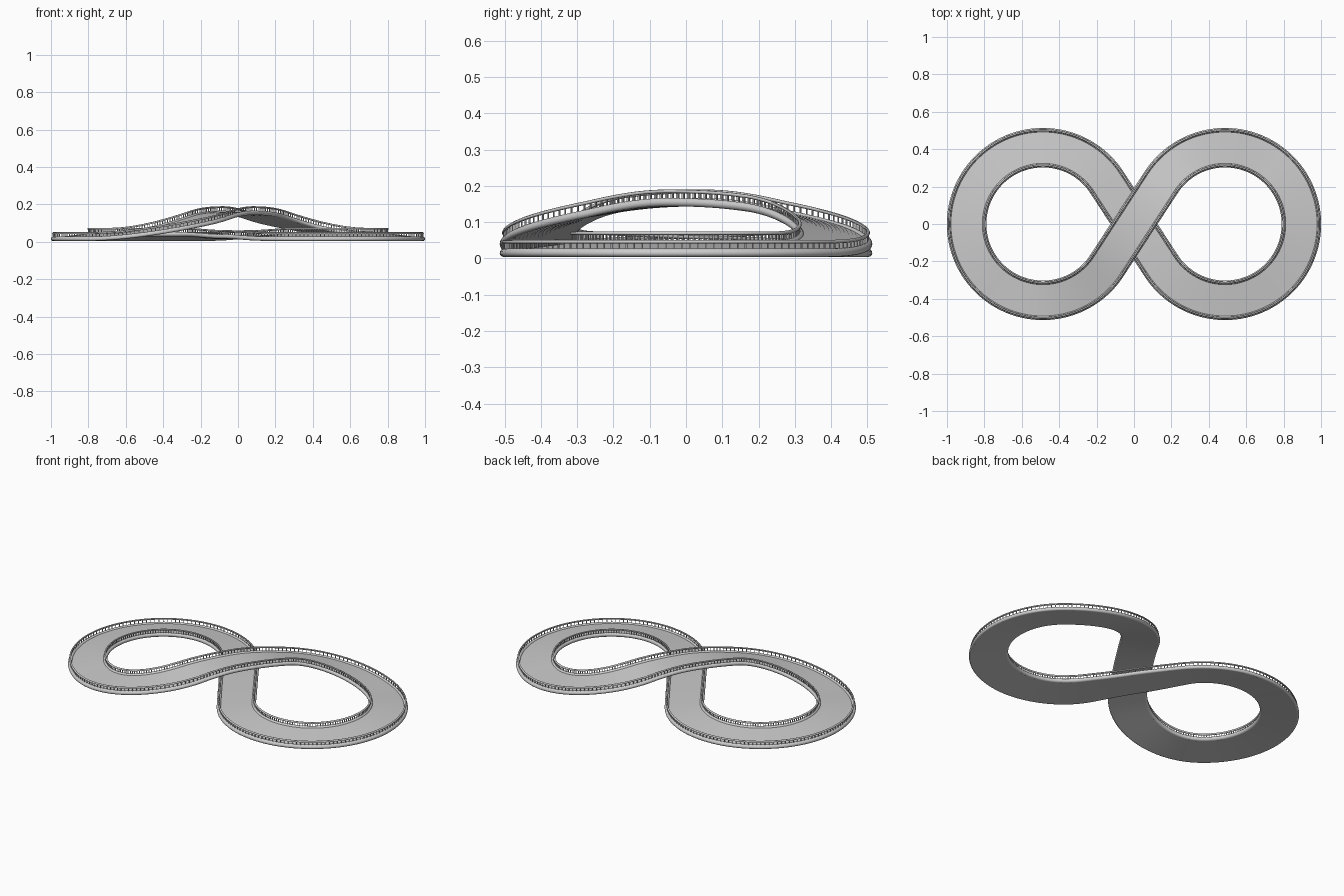
import bpy, bmesh, math
from mathutils import Vector

if "Cube" in bpy.data.objects:
    bpy.data.objects.remove(bpy.data.objects["Cube"])

C, R = 0.487, 0.408                  # loop centre distance and centreline radius
A = math.asin(R / C)                 # heading at the crossing
STRAIGHT = math.sqrt(C * C - R * R)
ARC = R * (math.pi + 2 * A)
HALF = 2 * STRAIGHT + ARC            # length of one loop
EDGE, TUBE, RAIL, RAIL_UP = 0.094, 0.0115, 0.005, 0.030
N = 320


def loop_point(s):
    """Plan position and heading on the right-hand loop."""
    if s < STRAIGHT:
        return s * math.cos(A), s * math.sin(A), A
    if s > HALF - STRAIGHT:
        d = HALF - s
        return d * math.cos(A), -d * math.sin(A), math.pi - A
    turn = (s - STRAIGHT) / R
    phi = A + math.pi / 2 - turn
    return C + R * math.cos(phi), R * math.sin(phi), A - turn


def frame(S):
    """Centre point, sideways vector (banked) at distance S on the figure eight."""
    S %= 2 * HALF
    second = S >= HALF
    s = S - HALF if second else S
    x, y, h = loop_point(s)
    tx, ty, w = math.cos(h), math.sin(h), 1
    if second:
        x, tx, w = -x, -tx, -1
    # Hump over the crossing and inward-raised banking on the loops
    d = min(S, 2 * HALF - S)
    z = 0.028 + (0.127 * 0.5 * (1 + math.cos(math.pi * d / 0.95)) if d < 0.95 else 0)
    k = min(1, min(s, HALF - s) / 0.4)
    k = k * k * (3 - 2 * k)
    return Vector((x, y, z)), Vector((ty, -tx, 0.125 * w * k)), Vector((tx, ty, 0))


def finish(bm, name):
    bmesh.ops.recalc_face_normals(bm, faces=bm.faces)
    me = bpy.data.meshes.new(name)
    bm.to_mesh(me)
    bm.free()
    ob = bpy.data.objects.new(name, me)
    bpy.context.collection.objects.link(ob)
    return ob


def sweep(name, profile):
    """Sweep a closed (sideways, up) profile round the whole track."""
    bm = bmesh.new()
    rings = []
    for i in range(N):
        p, side, _ = frame(2 * HALF * i / N)
        rings.append([bm.verts.new(p + side * a + Vector((0, 0, b))) for a, b in profile])
    m = len(profile)
    for i in range(N):
        r, q = rings[i], rings[(i + 1) % N]
        for j in range(m):
            k = (j + 1) % m
            bm.faces.new((r[j], r[k], q[k], q[j]))
    ob = finish(bm, name)
    bpy.ops.object.select_all(action='DESELECT')
    bpy.context.view_layer.objects.active = ob
    ob.select_set(True)
    bpy.ops.object.shade_smooth_by_angle(angle=math.radians(50))


def circle(a, b, r, n):
    return [(a + r * math.cos(2 * math.pi * i / n), b + r * math.sin(2 * math.pi * i / n))
            for i in range(n)]


# Deck slab
sweep("track_deck", [(-EDGE, 0.005), (EDGE, 0.005), (EDGE, -0.0113), (-EDGE, -0.0113)])

for label, sgn in (("a", 1), ("b", -1)):
    # Rounded edge beam and top handrail
    sweep("edge_beam_" + label, circle(sgn * EDGE, 0, TUBE, 14))
    sweep("handrail_" + label, circle(sgn * EDGE, RAIL_UP, RAIL, 8))
    # Railing posts
    bm = bmesh.new()
    count, t = 290, 0.0018
    for i in range(count):
        p, side, fwd = frame(2 * HALF * i / count)
        flat = Vector((side.x, side.y, 0))
        base = p + side * sgn * EDGE
        low, high = [[bm.verts.new(base + flat * a * t + fwd * b * t + Vector((0, 0, z)))
                      for a, b in ((1, 1), (-1, 1), (-1, -1), (1, -1))]
                     for z in (0.004, RAIL_UP)]
        for j in range(4):
            k = (j + 1) % 4
            bm.faces.new((low[j], low[k], high[k], high[j]))
        bm.faces.new(low)
        bm.faces.new(high)
    finish(bm, "railing_posts_" + label)
